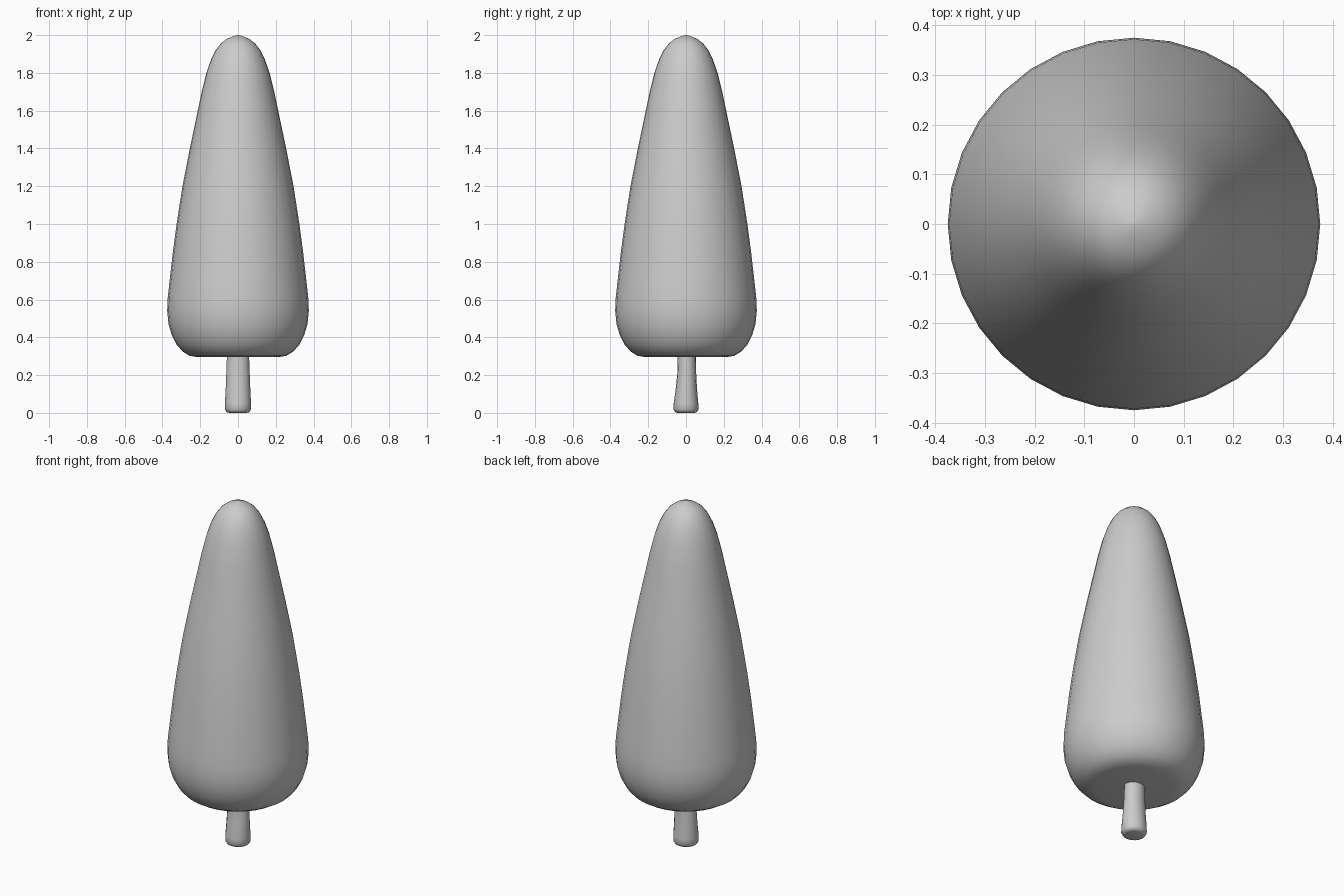
import bpy
import bmesh
from math import sin, cos, tau

cube = bpy.data.objects.get("Cube")
if cube:
    bpy.data.objects.remove(cube, do_unlink=True)

# One plain grey for the whole tree
grey = bpy.data.materials.new("plain grey")
grey.use_nodes = True
colour = (0.6, 0.6, 0.6, 1)
grey.diffuse_color = colour
grey.node_tree.nodes["Principled BSDF"].inputs["Base Color"].default_value = colour


def lathe(name, rings, sides):
    """Skin stacked rings (z, x radius, y radius, y offset) and cap both ends."""
    bm = bmesh.new()
    loops = []
    for z, rx, ry, oy in rings:
        loops.append([bm.verts.new((rx * cos(tau * i / sides),
                                    oy + ry * sin(tau * i / sides), z))
                      for i in range(sides)])
    for low, high in zip(loops, loops[1:]):
        for i in range(sides):
            j = (i + 1) % sides
            bm.faces.new((low[i], low[j], high[j], high[i]))
    bm.faces.new(loops[0][::-1])
    bm.faces.new(loops[-1])
    bmesh.ops.remove_doubles(bm, verts=bm.verts, dist=0.0001)
    bmesh.ops.recalc_face_normals(bm, faces=bm.faces)
    mesh = bpy.data.meshes.new(name)
    bm.to_mesh(mesh)
    bm.free()
    mesh.materials.append(grey)
    obj = bpy.data.objects.new(name, mesh)
    bpy.context.collection.objects.link(obj)
    bpy.ops.object.select_all(action="DESELECT")
    obj.select_set(True)
    bpy.context.view_layer.objects.active = obj
    bpy.ops.object.shade_smooth_by_angle(angle=1.0)
    return obj


# Foliage: tall rounded cone with a flat underside
crown = [(0.295, 0.01), (0.295, 0.21), (0.302, 0.255), (0.325, 0.293),
         (0.36, 0.324), (0.41, 0.35), (0.47, 0.368), (0.54, 0.375),
         (0.61, 0.372), (0.7, 0.362), (0.85, 0.345), (1.0, 0.325),
         (1.2, 0.294), (1.4, 0.255), (1.6, 0.213), (1.7, 0.192),
         (1.8, 0.167), (1.87, 0.143), (1.92, 0.118), (1.955, 0.092),
         (1.98, 0.06), (1.993, 0.028), (2.0, 0.002)]
lathe("foliage", [(z, r, r, 0) for z, r in crown], 32)

# Trunk: slim, slightly oval at the top, with a rounded flared foot
lathe("trunk", [(0.0, 0.045, 0.045, 0), (0.004, 0.06, 0.058, 0),
                (0.018, 0.069, 0.067, 0), (0.05, 0.069, 0.065, 0),
                (0.13, 0.065, 0.056, 0.002), (0.21, 0.062, 0.05, 0.004),
                (0.32, 0.058, 0.048, 0.005)], 16)
